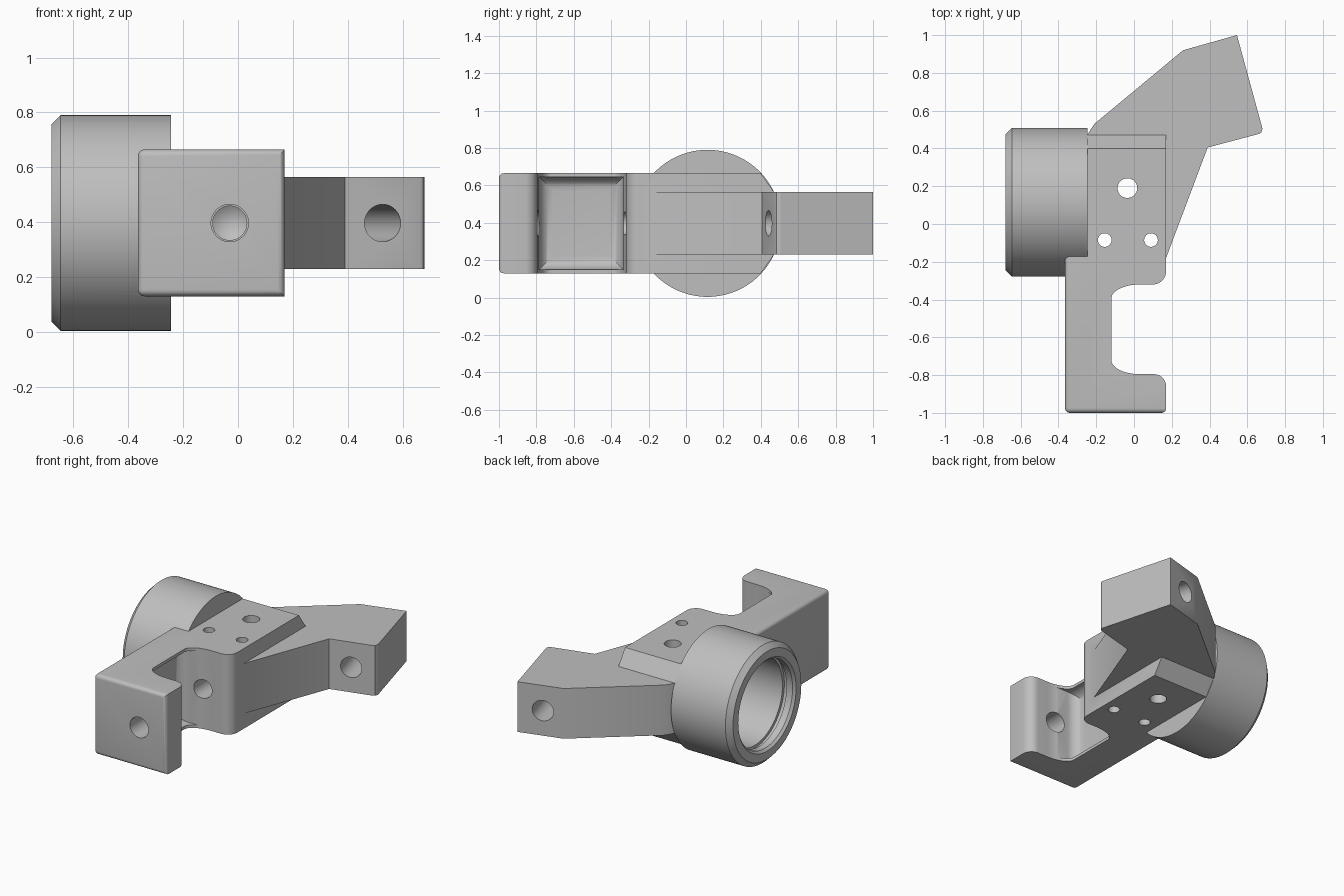
import bpy, bmesh, math
from mathutils import Vector, Matrix

if "Cube" in bpy.data.objects:
    bpy.data.objects.remove(bpy.data.objects["Cube"])

grey = bpy.data.materials.new("plain grey")
grey.diffuse_color = (0.52, 0.52, 0.52, 1)
grey.use_nodes = True
grey.node_tree.nodes["Principled BSDF"].inputs["Base Color"].default_value = grey.diffuse_color
ZC = 0.397           # mid height of the whole part


def finish(bm, name):
    bmesh.ops.recalc_face_normals(bm, faces=bm.faces)
    me = bpy.data.meshes.new(name)
    bm.to_mesh(me)
    bm.free()
    me.materials.append(grey)
    ob = bpy.data.objects.new(name, me)
    bpy.context.collection.objects.link(ob)
    return ob


def prism(pts, a, b, axis="z"):
    """Extrude a profile (xy along z, or yz along x)."""
    bm = bmesh.new()
    put = (lambda p, t: (p[0], p[1], t)) if axis == "z" else (lambda p, t: (t, p[0], p[1]))
    f = bm.faces.new([bm.verts.new(put(p, a)) for p in pts])
    r = bmesh.ops.extrude_face_region(bm, geom=[f])
    d = Vector(put((0, 0), b - a))
    bmesh.ops.translate(bm, vec=d, verts=[v for v in r["geom"] if isinstance(v, bmesh.types.BMVert)])
    bmesh.ops.recalc_face_normals(bm, faces=bm.faces)
    return bm


def lathe(profile, origin, direction, name, n=96):
    """Solid of revolution; profile is (distance along direction, radius), radius 0 makes a tip."""
    bm = bmesh.new()
    rings = []
    for t, r in profile:
        if r == 0:
            rings.append([bm.verts.new((0, 0, t))])
        else:
            rings.append([bm.verts.new((r * math.cos(2 * math.pi * i / n), r * math.sin(2 * math.pi * i / n), t))
                          for i in range(n)])
    for p, q in zip(rings, rings[1:]):
        for i in range(n):
            j = (i + 1) % n
            if len(q) == 1:
                bm.faces.new((p[i], p[j], q[0]))
            else:
                bm.faces.new((p[i], p[j], q[j], q[i]))
    for ring in (rings[0], rings[-1]):
        if len(ring) > 1:
            bm.faces.new(ring)
    rot = Vector((0, 0, 1)).rotation_difference(Vector(direction)).to_matrix().to_4x4()
    bm.transform(Matrix.Translation(origin) @ rot)
    return finish(bm, name)


def combine(target, other, op):
    m = target.modifiers.new("bool", "BOOLEAN")
    m.operation, m.object, m.solver = op, other, "EXACT"
    bpy.context.view_layer.objects.active = target
    bpy.ops.object.modifier_apply(modifier=m.name)
    bpy.data.objects.remove(other)


def arc(cx, cy, rx, ry, a0, a1, n=10):
    return [(cx + rx * math.cos(math.radians(a0 + (a1 - a0) * i / n)),
             cy + ry * math.sin(math.radians(a0 + (a1 - a0) * i / n))) for i in range(n + 1)]


# main block with the open slot
Z0, Z1 = 0.13, 0.665
outline = [(-0.365, -1), (0.17, -1)]
outline += arc(0.105, -0.86, 0.065, 0.065, 0, 90)
outline += arc(0.03, -0.72, 0.15, 0.075, 270, 180)
outline += arc(0.03, -0.395, 0.15, 0.075, 180, 90)
outline += arc(0.1, -0.25, 0.07, 0.07, 270, 360)
outline += [(0.17, 0.40), (-0.26, 0.40), (-0.26, -0.17), (-0.365, -0.17)]
bm = prism(outline, Z0, Z1)
round_edges = []
for e in bm.edges:
    c = (e.verts[0].co + e.verts[1].co) / 2
    if c.y < -0.999 or (c.x < -0.364 and c.y < -0.16):
        round_edges.append(e)
bmesh.ops.bevel(bm, geom=round_edges, offset=0.025, segments=5, profile=0.5, affect="EDGES")
body = finish(bm, "bracket_body")

# chamfered back end of the block
wedge = [(0.36, Z0), (0.40, Z0), (0.47, 0.23), (0.47, 0.565), (0.40, Z1), (0.36, Z1)]
combine(body, finish(prism(wedge, -0.26, 0.17, "x"), "back_chamfer"), "UNION")

# angled arm
arm_pts = [(0.12, -0.18), (0.17, -0.18), (0.39, 0.405), (0.662, 0.477), (0.674, 0.485), (0.68, 0.505),
           (0.545, 1.0), (0.26, 0.92), (-0.21, 0.53), (-0.255, 0.46), (-0.255, 0.38), (0.12, 0.38)]
combine(body, finish(prism(arm_pts, 0.23, 0.565), "angled_arm"), "UNION")

# round collar with a chamfered rim
collar = lathe([(0, 0.36), (0.033, 0.393), (0.435, 0.393)], (-0.68, 0.115, ZC), (1, 0, 0), "collar", 128)
combine(body, collar, "UNION")

# collar bore with a retaining groove
bore = lathe([(-0.05, 0.305), (0.0, 0.305), (0.015, 0.29), (0.06, 0.29), (0.06, 0.31), (0.09, 0.31),
              (0.09, 0.29), (0.4, 0.29)], (-0.68, 0.115, ZC), (1, 0, 0), "bore_cutter", 128)
combine(body, bore, "DIFFERENCE")

# rounded pocket in the slot wall
bm = prism([(-0.2, -0.785), (0.25, -0.785), (0.25, -0.335), (-0.2, -0.335)], 0.15, 0.645)
edges = [e for e in bm.edges if all(v.co.x < -0.19 for v in e.verts)]
bmesh.ops.bevel(bm, geom=edges, offset=0.075, segments=8, profile=0.5, affect="EDGES")
combine(body, finish(bm, "pocket_cutter"), "DIFFERENCE")

# vertical holes
for x, y, r in ((-0.035, 0.19, 0.052), (-0.155, -0.085, 0.036), (0.09, -0.085, 0.036)):
    combine(body, lathe([(0, r), (1, r)], (x, y, 0), (0, 0, 1), "hole_cutter", 48), "DIFFERENCE")

# long blind hole from the front, ending in a drill tip
drill = lathe([(0, 0.068), (0.4, 0.068), (0.4, 0.062), (1.05, 0.062), (1.09, 0)],
              (-0.03, -1.1, ZC), (0, 1, 0), "drill_cutter", 48)
combine(body, drill, "DIFFERENCE")

# cross hole through the arm end
d = Vector((-0.26, 0.966, 0)).normalized()
combine(body, lathe([(-0.3, 0.068), (0.9, 0.068)], Vector((0.527, 0.441, ZC)), d, "arm_hole_cutter", 48),
        "DIFFERENCE")

# smooth the round surfaces, keep the edges crisp
bpy.ops.object.select_all(action="DESELECT")
body.select_set(True)
bpy.context.view_layer.objects.active = body
bpy.ops.object.shade_smooth_by_angle(angle=math.radians(30))
